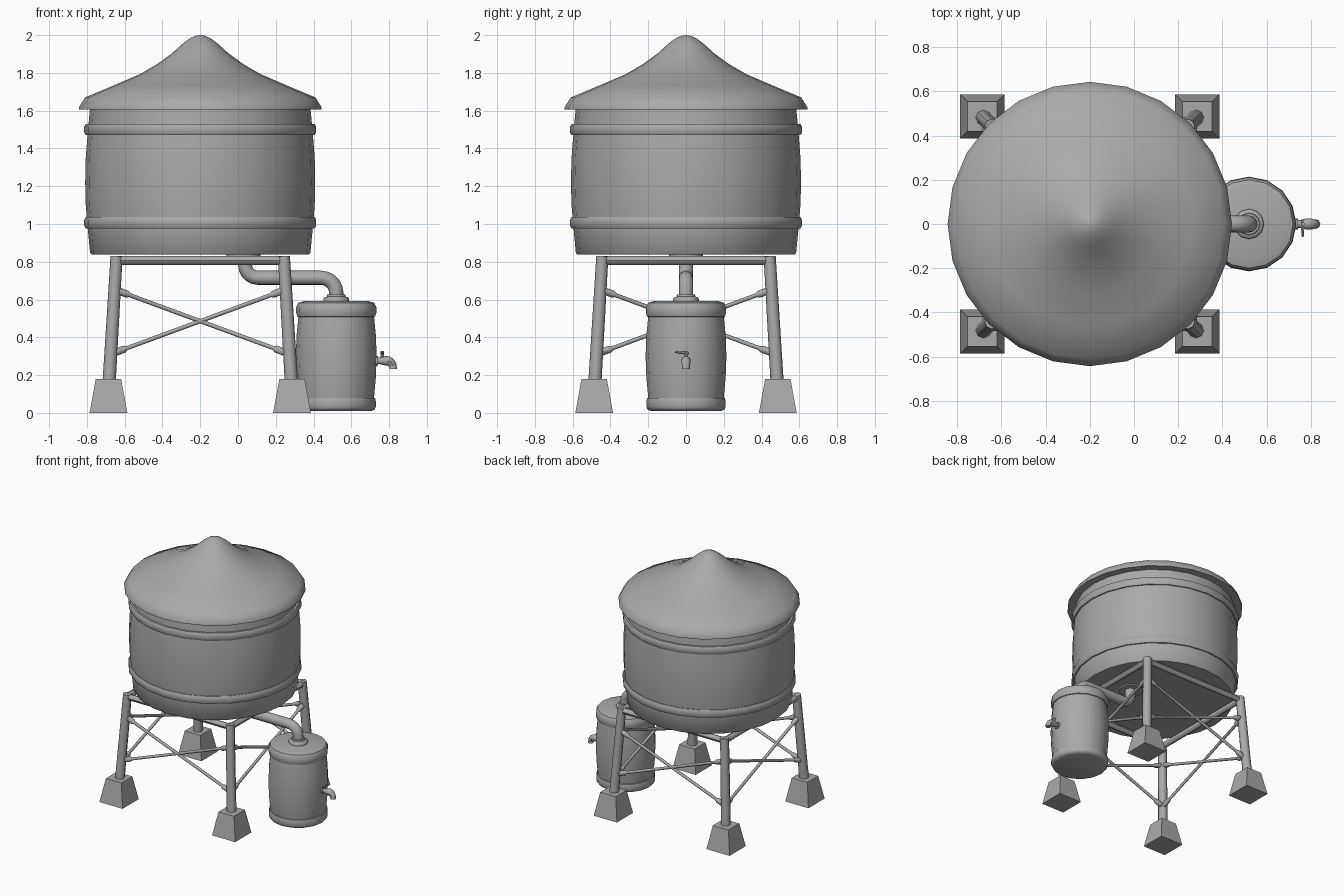
import bpy, math
from mathutils import Vector

if "Cube" in bpy.data.objects:
    bpy.data.objects.remove(bpy.data.objects["Cube"])

grey = bpy.data.materials.new("plain_grey")
grey.use_nodes = True
grey.diffuse_color = (0.4, 0.4, 0.4, 1)
grey.node_tree.nodes["Principled BSDF"].inputs["Base Color"].default_value = (0.4, 0.4, 0.4, 1)

TX = -0.2   # tower axis
BX = 0.52   # barrel axis


def make(name, verts, faces, angle=45):
    mesh = bpy.data.meshes.new(name)
    mesh.from_pydata(verts, [], faces)
    mesh.materials.append(grey)
    ob = bpy.data.objects.new(name, mesh)
    bpy.context.collection.objects.link(ob)
    bpy.ops.object.select_all(action='DESELECT')
    ob.select_set(True)
    bpy.context.view_layer.objects.active = ob
    bpy.ops.object.shade_smooth_by_angle(angle=math.radians(angle))
    return ob


def loft(name, rings, closed=False, angle=45):
    """Skin a list of equal-sized rings, capping the ends unless closed."""
    n, m = len(rings[0]), len(rings)
    verts = [v for r in rings for v in r]
    faces = []
    for i in range(m if closed else m - 1):
        a, b = i * n, (i + 1) % m * n
        faces += [(a + k, a + (k + 1) % n, b + (k + 1) % n, b + k) for k in range(n)]
    if not closed:
        faces += [tuple(reversed(range(n))), tuple(range((m - 1) * n, m * n))]
    return make(name, verts, faces, angle)


def lathe(name, x, profile, n, closed=False, angle=45):
    """Turn (radius, height) points, listed bottom to top, about a vertical axis."""
    rings = [[(x + r * math.cos(math.tau * k / n), r * math.sin(math.tau * k / n), z)
              for k in range(n)] for r, z in profile]
    return loft(name, rings, closed, angle)


def tube(name, pts, radii, n=8):
    """Round bar through the points, with a radius at each one."""
    pts = [Vector(p) for p in pts]
    rings, side = [], None
    for i, p in enumerate(pts):
        d = (pts[min(i + 1, len(pts) - 1)] - pts[max(i - 1, 0)]).normalized()
        if side is None:
            side = d.orthogonal().normalized()
        side = (side - d * side.dot(d)).normalized()
        up = d.cross(side)
        rings.append([p + radii[i] * (side * math.cos(math.tau * k / n) + up * math.sin(math.tau * k / n))
                      for k in range(n)])
    return loft(name, rings)


def bend(cx, cz, r, a0, a1, steps=5):
    """Arc points in the x-z plane."""
    angs = [math.radians(a0 + (a1 - a0) * i / steps) for i in range(steps + 1)]
    return [(cx + r * math.cos(a), 0, cz + r * math.sin(a)) for a in angs]


# Tank: bulging wall, two hoops and a flared roof
lathe("tank_body", TX, [(0.575, 0.838), (0.583, 0.846), (0.596, 0.98), (0.606, 1.1), (0.609, 1.22),
                        (0.606, 1.35), (0.596, 1.48), (0.583, 1.62)], 24)
for name, z in (("lower_hoop", 1.007), ("upper_hoop", 1.5)):
    lathe(name, TX, [(0.58, z - 0.03), (0.606, z - 0.03), (0.614, z - 0.015), (0.614, z + 0.015),
                     (0.606, z + 0.03), (0.58, z + 0.03)], 24, closed=True)
lathe("roof", TX, [(0.57, 1.606), (0.643, 1.606), (0.643, 1.617), (0.61, 1.67), (0.46, 1.733),
                   (0.32, 1.793), (0.23, 1.845), (0.15, 1.903), (0.095, 1.953), (0.055, 1.983),
                   (0.025, 1.996), (0.002, 2.0)], 24)

# Stand: splayed legs on footings, top frame and crossed braces
for sx, xn in ((-1, "right"), (1, "left")):
    for sy, yn in ((-1, "front"), (1, "back")):
        tube(f"{yn}_{xn}_leg", [(TX + sx * 0.483, sy * 0.483, 0.15), (TX + sx * 0.443, sy * 0.443, 0.828)],
             (0.035, 0.032), 8)
        rings = []
        for h, z in ((0.1, 0), (0.067, 0.18)):
            rings.append([(TX + sx * 0.486 + h * a, sy * 0.486 + h * b, z)
                          for a, b in ((-1, -1), (1, -1), (1, 1), (-1, 1))])
        loft(f"{yn}_{xn}_footing", rings)

for i, side in enumerate(("front", "left", "back", "right")):
    c, s = round(math.cos(i * math.pi / 2)), round(math.sin(i * math.pi / 2))

    def place(u, v, z):
        return (TX + u * c - v * s, u * s + v * c, z)

    tube(f"{side}_beam", [place(-0.455, -0.445, 0.807), place(0.455, -0.445, 0.807)], (0.023, 0.023))
    for k, tag in ((1, "rising"), (-1, "falling")):
        a = Vector(place(-0.455 * k, -0.466, 0.318))
        b = Vector(place(0.44 * k, -0.454, 0.648))
        stops = [a.lerp(b, t) for t in (0, 0.06, 0.075, 0.925, 0.94, 1)]
        tube(f"{side}_{tag}_brace", stops, (0.019, 0.019, 0.011, 0.011, 0.019, 0.019))

# Feed pipe from tank to barrel
lathe("outlet_flange", 0.03, [(0.09, 0.828), (0.09, 0.842)], 12)
pipe = [(0.037, 0, 0.84)] + bend(0.107, 0.785, 0.07, 180, 270) + bend(0.44, 0.635, 0.08, 90, 0) + [(BX, 0, 0.59)]
tube("feed_pipe", pipe, [0.038] * len(pipe), 12)
lathe("barrel_collar", BX, [(0.068, 0.58), (0.068, 0.605), (0.062, 0.612), (0.05, 0.615), (0.048, 0.626)], 12)

# Barrel with rounded end bands
lathe("barrel_body", BX, [(0.195, 0.05), (0.2, 0.08), (0.21, 0.19), (0.214, 0.3), (0.21, 0.41),
                          (0.2, 0.51), (0.195, 0.55)], 16)
lathe("barrel_base", BX, [(0.185, 0.01), (0.203, 0.017), (0.21, 0.032), (0.21, 0.06), (0.206, 0.078),
                          (0.19, 0.083)], 16)
lathe("barrel_lid", BX, [(0.19, 0.505), (0.206, 0.51), (0.212, 0.53), (0.212, 0.56), (0.2, 0.583),
                         (0.17, 0.592)], 16)

# Tap with a turning handle
spout = [(0.71, 0, 0.276), (0.75, 0, 0.276)] + bend(0.785, 0.24, 0.036, 90, 0, 4) + [(0.821, 0, 0.233)]
tube("tap_spout", spout, (0.016, 0.018, 0.026, 0.025, 0.023, 0.021, 0.02, 0.022), 8)
tube("tap_mount", [(0.715, 0, 0.276), (0.742, 0, 0.276)], (0.026, 0.026), 8)
tube("tap_stem", [(0.763, 0, 0.27), (0.763, 0, 0.328)], (0.009, 0.009), 6)
tube("tap_handle", [(0.763, 0.015, 0.316), (0.763, -0.03, 0.318), (0.763, -0.057, 0.323)],
     (0.007, 0.007, 0.005), 6)
